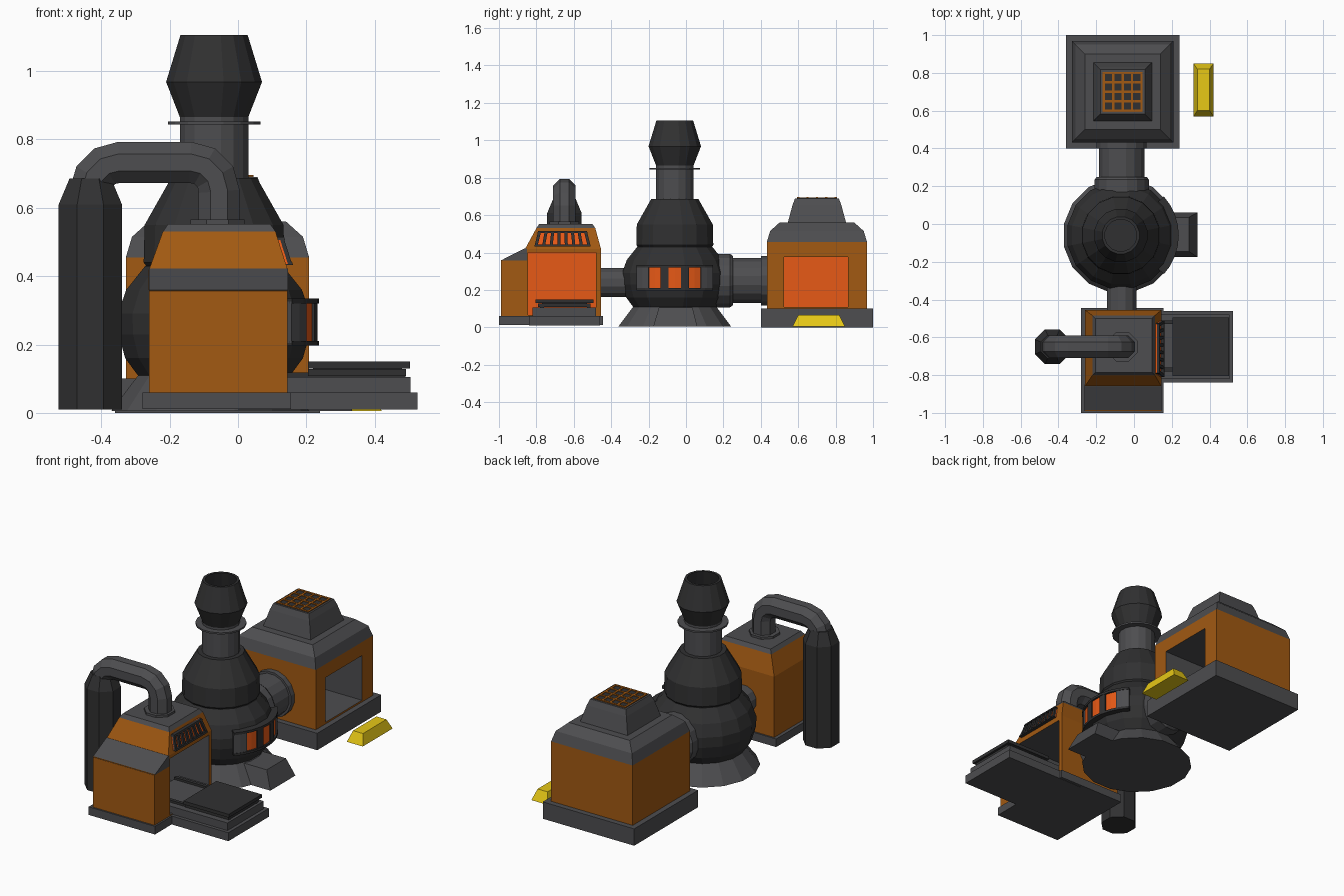
import bpy, bmesh, math
from mathutils import Vector, Matrix

if "Cube" in bpy.data.objects:
    bpy.data.objects.remove(bpy.data.objects["Cube"])

def mat(name, c):
    m = bpy.data.materials.new(name)
    m.diffuse_color = (*c, 1)
    m.use_nodes = True
    m.node_tree.nodes["Principled BSDF"].inputs["Base Color"].default_value = m.diffuse_color
    return m

ORANGE = mat("orange_paint", (0.36, 0.10, 0.006))
GLOW = mat("glow", (0.80, 0.10, 0.008))
GOLD = mat("gold", (0.80, 0.58, 0.008))
GREY = mat("grey_metal", (0.075, 0.075, 0.08))
DARK = mat("dark_metal", (0.03, 0.03, 0.031))

def finish(name, bm, m):
    bmesh.ops.recalc_face_normals(bm, faces=bm.faces)
    me = bpy.data.meshes.new(name)
    bm.to_mesh(me)
    bm.free()
    me.materials.append(m)
    ob = bpy.data.objects.new(name, me)
    bpy.context.collection.objects.link(ob)
    return ob

def stack(name, rings, m, caps=True):
    """Skin a list of point rings."""
    bm = bmesh.new()
    vs = [[bm.verts.new(p) for p in r] for r in rings]
    n = len(vs[0])
    for a, b in zip(vs, vs[1:]):
        for i in range(n):
            bm.faces.new((a[i], a[(i + 1) % n], b[(i + 1) % n], b[i]))
    if caps:
        bm.faces.new(vs[0])
        bm.faces.new(vs[-1])
    return finish(name, bm, m)

def loft(name, levels, m):
    """Rectangles (x0, x1, y0, y1, z) joined upward."""
    return stack(name, [[(a, c, z), (b, c, z), (b, d, z), (a, d, z)] for a, b, c, d, z in levels], m)

def box(name, x0, x1, y0, y1, z0, z1, m):
    return loft(name, [(x0, x1, y0, y1, z0), (x0, x1, y0, y1, z1)], m)

def lathe(name, prof, m, loc, n=16, along_y=False):
    """Profile (radius, height) spun about z, or about y."""
    rings = []
    for r, h in prof:
        ring = []
        for i in range(n):
            t = 2 * math.pi * (i + 0.5) / n
            c, s = r * math.cos(t), r * math.sin(t)
            v = Vector((c, h, s)) if along_y else Vector((c, s, h))
            ring.append(v + Vector(loc))
        rings.append(ring)
    return stack(name, rings, m)

def arc_block(name, a0, a1, z0, z1, r0, r1, m, loc, seg=1):
    """Curved block around the vessel, angles in degrees from +x."""
    rings = []
    for i in range(seg + 1):
        t = math.radians(a0 + (a1 - a0) * i / seg)
        rings.append([(loc[0] + r * math.cos(t), loc[1] + r * math.sin(t), z)
                      for r, z in ((r0, z0), (r1, z0), (r1, z1), (r0, z1))])
    return stack(name, rings, m)

def carve(ob, cutter):
    cutter.hide_render = True
    mod = ob.modifiers.new("opening", 'BOOLEAN')
    mod.operation, mod.solver, mod.object = 'DIFFERENCE', 'EXACT', cutter
    mod.material_mode = 'TRANSFER'
    bpy.context.view_layer.objects.active = ob
    bpy.ops.object.modifier_apply(modifier=mod.name)
    bpy.data.objects.remove(cutter)

# ---- Casting house (back) ----
CX, CY = -0.06, 0.70
def sq(h, z):
    return (CX - h, CX + h, CY - h, CY + h, z)
loft("casting_base", [sq(0.30, 0), sq(0.30, 0.10)], GREY)
body = loft("casting_body", [sq(0.268, 0.10), sq(0.268, 0.455)], ORANGE)
carve(body, box("cutter", -0.28, 0.4, 0.525, 0.865, 0.11, 0.375, GREY))
box("casting_glow", -0.279, -0.27, 0.525, 0.865, 0.11, 0.375, GLOW)
loft("casting_roof", [sq(0.268, 0.455), sq(0.25, 0.515), sq(0.20, 0.56)], GREY)
loft("casting_vent", [sq(0.157, 0.555), sq(0.13, 0.655), sq(0.117, 0.69)], GREY)
loft("vent_plate", [sq(0.106, 0.68), sq(0.106, 0.692)], DARK)
for i in range(5):
    o = -0.1 + i * 0.05
    box("vent_bar_x", CX - 0.106, CX + 0.106, CY + o - 0.006, CY + o + 0.006, 0.685, 0.696, ORANGE)
    box("vent_bar_y", CX + o - 0.006, CX + o + 0.006, CY - 0.106, CY + 0.106, 0.685, 0.6955, ORANGE)
loft("gold_ingot", [(0.315, 0.42, 0.57, 0.85, 0.005), (0.335, 0.40, 0.60, 0.82, 0.065)], GOLD)

# ---- Melting vessel (centre) ----
V = (-0.07, -0.06, 0)
lathe("vessel_base", [(0.307, 0.005), (0.225, 0.112)], GREY, V)
loft("vessel_foot", [(0.1, 0.335, -0.175, 0.06, 0.005), (0.1, 0.29, -0.145, 0.035, 0.105)], GREY)
lathe("vessel_bowl", [(0.22, 0.10), (0.265, 0.16), (0.285, 0.23), (0.287, 0.29),
                      (0.262, 0.36), (0.205, 0.43)], DARK, V)
lathe("vessel_shoulder", [(0.195, 0.42), (0.21, 0.44), (0.207, 0.55), (0.128, 0.687), (0.105, 0.687)], DARK, V)
lathe("neck", [(0.102, 0.68), (0.102, 0.88)], GREY, V)
lathe("neck_ring", [(0.138, 0.843), (0.138, 0.853)], GREY, V)
lathe("chimney", [(0.1, 0.86), (0.143, 0.968), (0.1, 1.106), (0.085, 1.106), (0.12, 0.97), (0.09, 0.9)], DARK, V)
# glowing windows in a curved frame
for z in (0.197, 0.32):
    arc_block("window_rail", -42, 42, z, z + 0.014, 0.26, 0.307, DARK, V, 8)
for a0, a1 in ((-42, -27.5), (-14.5, -6.5), (6.5, 14.5), (27.5, 42)):
    arc_block("window_post", a0, a1, 0.205, 0.326, 0.26, 0.304, GREY if abs(a0) > 20 or a1 > 20 else DARK, V, 2)
for a in (-21, 0, 21):
    arc_block("window_glow", a - 7, a + 7, 0.205, 0.326, 0.26, 0.296, GLOW, V, 2)

# ---- Connecting ducts ----
lathe("front_duct", [(0.08, -0.48), (0.08, -0.25)], GREY, (-0.065, 0, 0.24), 12, True)
P = (-0.065, 0, 0.25)
lathe("back_duct", [(0.122, 0.1), (0.122, 0.45)], GREY, P, 16, True)
lathe("back_duct_collar", [(0.146, 0.1), (0.146, 0.235), (0.135, 0.25)], GREY, P, 16, True)
lathe("back_duct_flange", [(0.135, 0.40), (0.135, 0.45)], GREY, P, 16, True)

# ---- Loading house (front) ----
box("loader_base", -0.28, 0.155, -1.0, -0.445, 0.012, 0.06, GREY)
house = loft("loader_body", [(-0.26, 0.145, -0.86, -0.455, 0.058), (-0.26, 0.145, -0.86, -0.455, 0.42),
                             (-0.22, 0.11, -0.80, -0.485, 0.53)], ORANGE)
carve(house, box("cutter", -0.21, 0.3, -0.845, -0.48, 0.065, 0.40, GREY))
box("loader_glow", -0.209, -0.20, -0.845, -0.48, 0.065, 0.40, GLOW)
loft("loader_roof", [(-0.22, 0.11, -0.80, -0.485, 0.53), (-0.205, 0.095, -0.785, -0.50, 0.552)], GREY)
loft("loader_front", [(-0.26, 0.145, -0.99, -0.86, 0.058), (-0.26, 0.145, -0.99, -0.86, 0.36)], ORANGE)
loft("loader_slope", [(-0.261, 0.146, -0.991, -0.85, 0.357), (-0.261, 0.146, -0.862, -0.85, 0.422)], GREY)
box("slope_side_left", -0.262, -0.26, -0.862, -0.85, 0.36, 0.42, ORANGE)

# sloped side vent with glowing slots
def slant(name, y0, y1, y2, y3, z0, z1, out, m):
    x = lambda z: 0.145 - (z - 0.42) * 0.32
    rings = [[(x(z) - 0.01, a, z), (x(z) + out, a, z), (x(z) + out, b, z), (x(z) - 0.01, b, z)]
             for a, b, z in ((y0, y1, z0), (y2, y3, z1))]
    return stack(name, rings, m)
slant("side_vent_glow", -0.81, -0.51, -0.79, -0.53, 0.435, 0.515, 0.006, GLOW)
slant("side_vent_sill", -0.81, -0.51, -0.807, -0.513, 0.433, 0.443, 0.02, DARK)
slant("side_vent_lintel", -0.795, -0.525, -0.79, -0.53, 0.505, 0.515, 0.02, DARK)
for i in range(8):
    t = i / 7
    a, b = -0.81 + 0.284 * t, -0.79 + 0.244 * t
    slant("side_vent_slat", a, a + 0.016, b, b + 0.016, 0.435, 0.515, 0.018, DARK)

# feed table and tray
box("feed_base", 0.0, 0.525, -0.84, -0.46, 0.01, 0.06, GREY)
box("feed_table", -0.05, 0.505, -0.82, -0.48, 0.055, 0.105, GREY)
for y in (-0.78, -0.53):
    box("feed_rail", -0.05, 0.49, y, y + 0.02, 0.10, 0.118, DARK)
box("tray_lower", 0.205, 0.492, -0.79, -0.51, 0.108, 0.128, DARK)
loft("tray_upper", [(0.205, 0.503, -0.805, -0.495, 0.13), (0.205, 0.503, -0.805, -0.495, 0.15)], DARK)
box("tray_core", 0.22, 0.48, -0.77, -0.53, 0.12, 0.14, DARK)

# ---- Exhaust pipe ----
YP = -0.65
lathe("exhaust_flange", [(0.085, 0.545), (0.085, 0.565)], GREY, (-0.06, YP, 0), 8)
lathe("exhaust_column", [(0.1, 0.01), (0.1, 0.61), (0.066, 0.685)], DARK, (-0.432, YP, 0), 8)
R, ZT, X0, X1 = 0.085, 0.733, -0.055, -0.432
path = [(X0, 0.54)]
path += [(X0 - R + R * math.cos(math.radians(a)), ZT - R + R * math.sin(math.radians(a))) for a in (0, 30, 60, 90)]
path += [(X1 + R + R * math.cos(math.radians(a)), ZT - R + R * math.sin(math.radians(a))) for a in (90, 120, 150, 180)]
path += [(X1, 0.62)]
rings = []
for i, p in enumerate(path):
    # octagonal section set across the path direction
    q0, q1 = path[max(i - 1, 0)], path[min(i + 1, len(path) - 1)]
    d = Vector((q1[0] - q0[0], 0, q1[1] - q0[1])).normalized()
    side = Vector((d.z, 0, -d.x))
    rings.append([Vector((p[0], YP, p[1])) + 0.065 * (side * math.cos(t) + Vector((0, 1, 0)) * math.sin(t))
                  for t in (math.pi / 4 * (k + 0.5) for k in range(8))])
stack("exhaust_pipe", rings, GREY)
